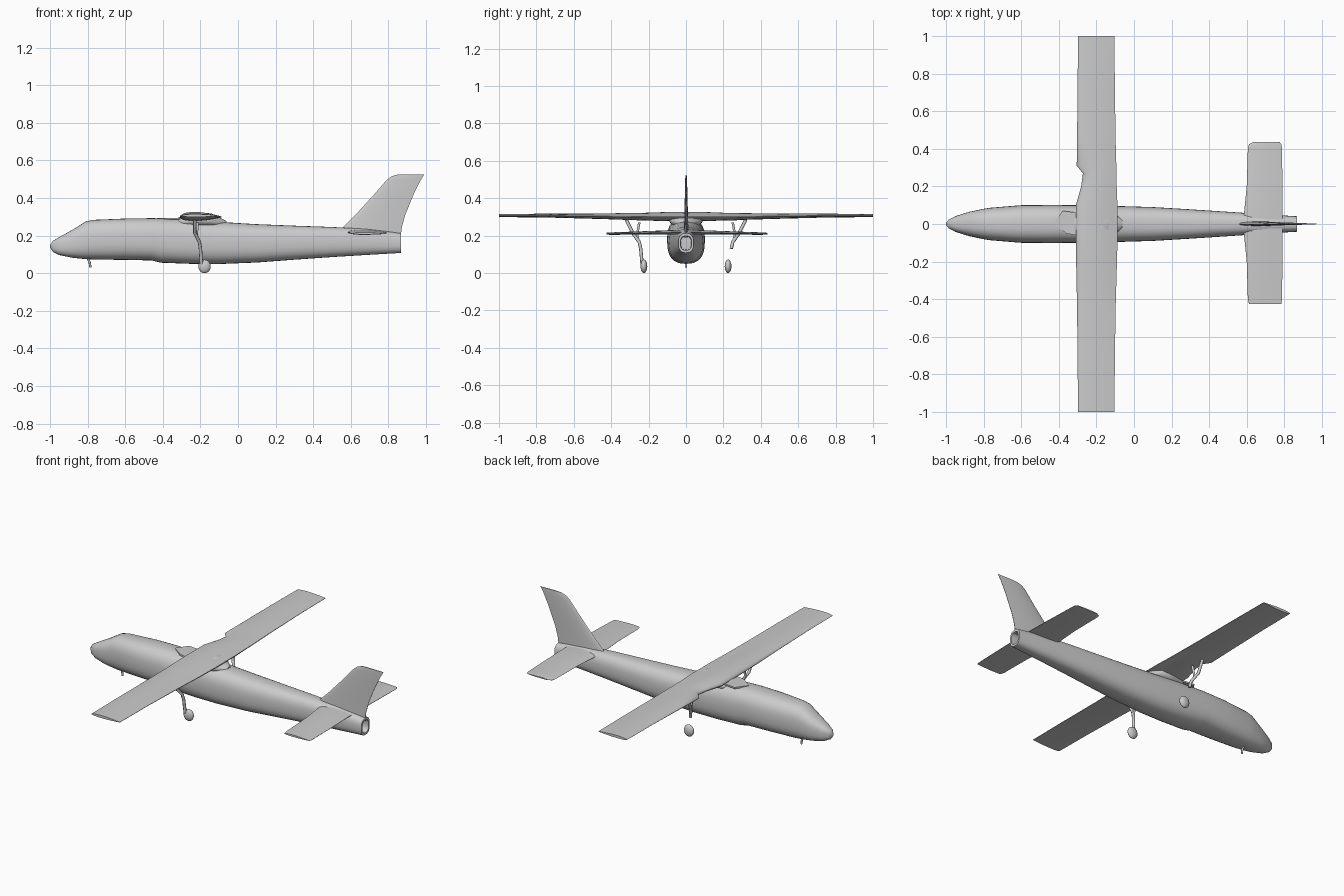
import bpy, bmesh, math
from mathutils import Vector

cube = bpy.data.objects.get("Cube")
if cube:
    bpy.data.objects.remove(cube, do_unlink=True)

grey = bpy.data.materials.new("plain grey")
grey.use_nodes = True
grey.diffuse_color = (0.6, 0.6, 0.6, 1)
grey.node_tree.nodes["Principled BSDF"].inputs["Base Color"].default_value = (0.6, 0.6, 0.6, 1)


def finish(name, bm, angle=35):
    bmesh.ops.recalc_face_normals(bm, faces=bm.faces)
    mesh = bpy.data.meshes.new(name)
    bm.to_mesh(mesh)
    bm.free()
    mesh.materials.append(grey)
    obj = bpy.data.objects.new(name, mesh)
    bpy.context.collection.objects.link(obj)
    bpy.ops.object.select_all(action="DESELECT")
    obj.select_set(True)
    bpy.context.view_layer.objects.active = obj
    bpy.ops.object.shade_smooth_by_angle(angle=math.radians(angle))
    return obj


def loft(name, rings, angle=35):
    """Skin a list of equal closed rings and cap both ends."""
    bm = bmesh.new()
    loops = [[bm.verts.new(p) for p in ring] for ring in rings]
    n = len(loops[0])
    for a, b in zip(loops, loops[1:]):
        for i in range(n):
            j = (i + 1) % n
            bm.faces.new((a[i], a[j], b[j], b[i]))
    bm.faces.new(loops[0])
    bm.faces.new(loops[-1])
    return finish(name, bm, angle)


def body_ring(x, half_width, bottom, top, power=2.6, n=32):
    mid, half = (bottom + top) / 2, (top - bottom) / 2
    ring = []
    for i in range(n):
        t = 2 * math.pi * i / n
        c, s = math.cos(t), math.sin(t)
        ring.append((x, half_width * math.copysign(abs(c) ** (2 / power), c),
                     mid + half * math.copysign(abs(s) ** (2 / power), s)))
    return ring


def foil(lead, trail, thick, place, n=10):
    """Aerofoil ring; place(x, offset) puts each point in space."""
    steps = [i / n for i in range(n + 1)]
    shape = lambda t: thick * (2.6 * math.sqrt(t) * (1 - t) * 0.5 + 0.06 * t)
    chord = trail - lead
    upper = [(lead + chord * t * t, shape(t * t)) for t in steps]
    lower = [(lead + chord * t * t, -0.8 * shape(t * t)) for t in reversed(steps[1:])]
    return [place(x, d) for x, d in upper + lower]


def tube(name, points, radius):
    curve = bpy.data.curves.new(name, "CURVE")
    curve.dimensions = "3D"
    curve.bevel_depth = radius
    curve.bevel_resolution = 2
    curve.use_fill_caps = True
    spline = curve.splines.new("POLY")
    spline.points.add(len(points) - 1)
    for p, co in zip(spline.points, points):
        p.co = (*co, 1)
    curve.materials.append(grey)
    obj = bpy.data.objects.new(name, curve)
    bpy.context.collection.objects.link(obj)
    return obj


# Fuselage: x, half width, bottom, top; the last sections turn into the exhaust
sections = [
    (-1.0, .006, .136, .150), (-.985, .024, .113, .172), (-.95, .042, .096, .193),
    (-.88, .064, .082, .232), (-.81, .079, .075, .276), (-.77, .086, .073, .284),
    (-.6, .1, .071, .291), (-.46, .101, .068, .293), (-.41, .101, .056, .292),
    (-.25, .1, .05, .285), (-.1, .096, .049, .273), (.1, .09, .057, .261),
    (.3, .078, .072, .253), (.5, .065, .086, .246), (.68, .053, .097, .236),
    (.8, .045, .104, .222), (.868, .041, .108, .212),
    (.868, .030, .122, .198), (.78, .028, .125, .194)]
loft("fuselage", [body_ring(*s) for s in sections], 40)

# Main wing: y, leading x, trailing x, thickness, height
half_wing = [(.1, -.31, -.088, .052, .299), (.25, -.307, -.092, .042, .299),
             (.45, -.303, -.098, .032, .302), (.75, -.3, -.102, .022, .306),
             (1.0, -.298, -.104, .017, .306)]
stations = [(-y, *rest) for y, *rest in reversed(half_wing)] + half_wing
# The left leading edge is cut back beside the body
i = len(half_wing)
stations[i + 1:i + 2] = [(.2, -.281, -.092, .044, .299), (.27, -.272, -.093, .041, .299),
                         (.31, -.305, -.094, .038, .3)]
loft("main_wing", [foil(a, b, t, lambda x, d, y=y, z=z: (x, y, z + d))
                   for y, a, b, t, z in stations])

# Wing root fairing
loft("wing_fairing", [body_ring(x, w, .24, top, 2)
                      for x, w, top in [(-.34, .02, .285), (-.3, .07, .305), (-.22, .09, .325),
                                        (-.14, .085, .318), (-.06, .02, .278)]])

# Tailplane
half_tail = [(.05, .585, .79, .026, .217), (.2, .6, .79, .02, .214),
             (.4, .606, .788, .014, .21), (.425, .612, .785, .012, .21)]
stations = [(-y, *rest) for y, *rest in reversed(half_tail)] + half_tail
stations.append((.436, .635, .775, .008, .21))
loft("tailplane", [foil(a, b, t, lambda x, d, y=y, z=z: (x, y, z + d))
                   for y, a, b, t, z in stations])

# Swept fin
fin = [(.19, .54, .865, .028), (.245, .56, .872, .024), (.31, .625, .89, .02),
       (.42, .725, .935, .015), (.495, .79, .972, .011), (.515, .815, .985, .009),
       (.525, .85, .99, .006)]
loft("tail_fin", [foil(a, b, t, lambda x, d, z=z: (x, d, z)) for z, a, b, t in fin])

# Undercarriage, the left leg shorter than the right
for side, label in ((1, "left"), (-1, "right")):
    leg = [(-.23, .32, .285), (-.23, .285, .215), (-.205, .25, .165), (-.2, .242, .13)]
    if side < 0:
        leg += [(-.195, .235, .05)]
    tube(label + "_leg", [(x, side * y, z) for x, y, z in leg], .009)
    tube(label + "_brace", [(-.215, side * .25, .27), (-.22, side * .262, .2),
                            (-.21, side * .25, .165)], .007)
    bm = bmesh.new()
    bmesh.ops.create_uvsphere(bm, u_segments=20, v_segments=12, radius=1)
    for v in bm.verts:
        v.co = Vector((-.178, side * .225, .036)) + Vector(
            (v.co.x * .033, v.co.y * .018, v.co.z * .036))
    finish(label + "_wheel", bm)

# Small prong below the nose
tube("nose_prong", [(-.8, 0, .08), (-.79, 0, .06), (-.785, 0, .03)], .006)

# Raised panel ahead of the wing
bm = bmesh.new()
outline = [(-.43, 0), (-.38, .07), (-.30, .06), (-.31, -.06), (-.36, -.05)]
face = bm.faces.new([bm.verts.new((x, y, .286)) for x, y in outline])
top = bmesh.ops.extrude_face_region(bm, geom=[face])["geom"]
bmesh.ops.translate(bm, vec=(0, 0, .009), verts=[g for g in top if isinstance(g, bmesh.types.BMVert)])
finish("roof_panel", bm)
